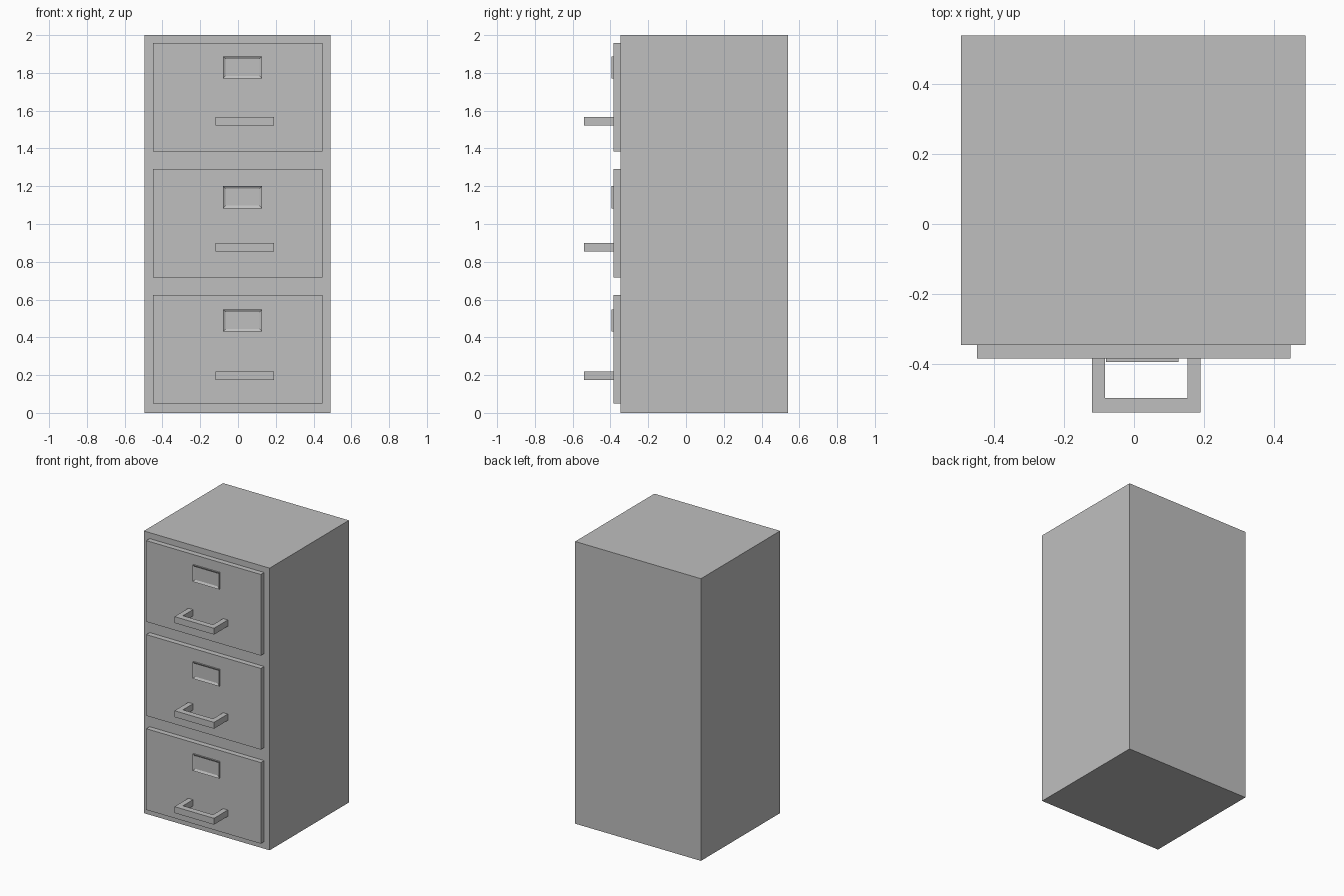
import bpy
import bmesh

cube = bpy.data.objects.get("Cube")
if cube:
    bpy.data.objects.remove(cube, do_unlink=True)

# Painted steel
steel = bpy.data.materials.new("grey_steel")
steel.use_nodes = True
GREY = (0.52, 0.52, 0.52, 1)
steel.diffuse_color = GREY
steel.node_tree.nodes["Principled BSDF"].inputs["Base Color"].default_value = GREY


def finish(name, bm):
    bmesh.ops.recalc_face_normals(bm, faces=bm.faces[:])
    mesh = bpy.data.meshes.new(name)
    bm.to_mesh(mesh)
    bm.free()
    mesh.materials.append(steel)
    obj = bpy.data.objects.new(name, mesh)
    bpy.context.collection.objects.link(obj)
    return obj


def box(name, x, y, z):
    """Box from (low, high) ranges on each axis."""
    bm = bmesh.new()
    bmesh.ops.create_cube(bm, size=1)
    for v in bm.verts:
        v.co = [r[0] if c < 0 else r[1] for c, r in zip(v.co, (x, y, z))]
    return finish(name, bm)


def extrude_outline(name, points, offset):
    """Solid made by sweeping a flat outline along an offset."""
    bm = bmesh.new()
    face = bm.faces.new([bm.verts.new(p) for p in points])
    out = bmesh.ops.extrude_face_region(bm, geom=[face])
    moved = [g for g in out["geom"] if isinstance(g, bmesh.types.BMVert)]
    bmesh.ops.translate(bm, vec=offset, verts=moved)
    return finish(name, bm)


def label_frame(name, x, y, z, border):
    """Rectangular frame: a plate whose front is inset and pushed back."""
    obj = box(name, x, y, z)
    bm = bmesh.new()
    bm.from_mesh(obj.data)
    front = min(bm.faces, key=lambda f: f.calc_center_median().y)
    bmesh.ops.inset_region(bm, faces=[front], thickness=border)
    for v in front.verts:
        v.co.y = y[1] - 0.001
    bm.to_mesh(obj.data)
    bm.free()


# Cabinet body
FRONT = -0.347
PANEL = -0.385
box("cabinet_body", (-0.495, 0.491), (FRONT, 0.54), (0, 2))

# Drawers, bottom to top: panel base, label base, handle base
rows = {"bottom": (0.05, 0.43, 0.175),
        "middle": (0.717, 1.083, 0.855),
        "top": (1.383, 1.77, 1.522)}
handle = [(-0.12, PANEL), (-0.12, -0.54), (0.19, -0.54), (0.19, PANEL),
          (0.153, PANEL), (0.153, -0.498), (-0.083, -0.498), (-0.083, PANEL)]

for row, (panel_z, label_z, handle_z) in rows.items():
    box(row + "_drawer_front", (-0.45, 0.448), (PANEL, FRONT),
        (panel_z, panel_z + 0.575))
    label_frame(row + "_label_frame", (-0.08, 0.128), (PANEL - 0.01, PANEL),
                (label_z, label_z + 0.118), 0.02)
    extrude_outline(row + "_handle", [(x, y, handle_z) for x, y in handle],
                    (0, 0, 0.045))
